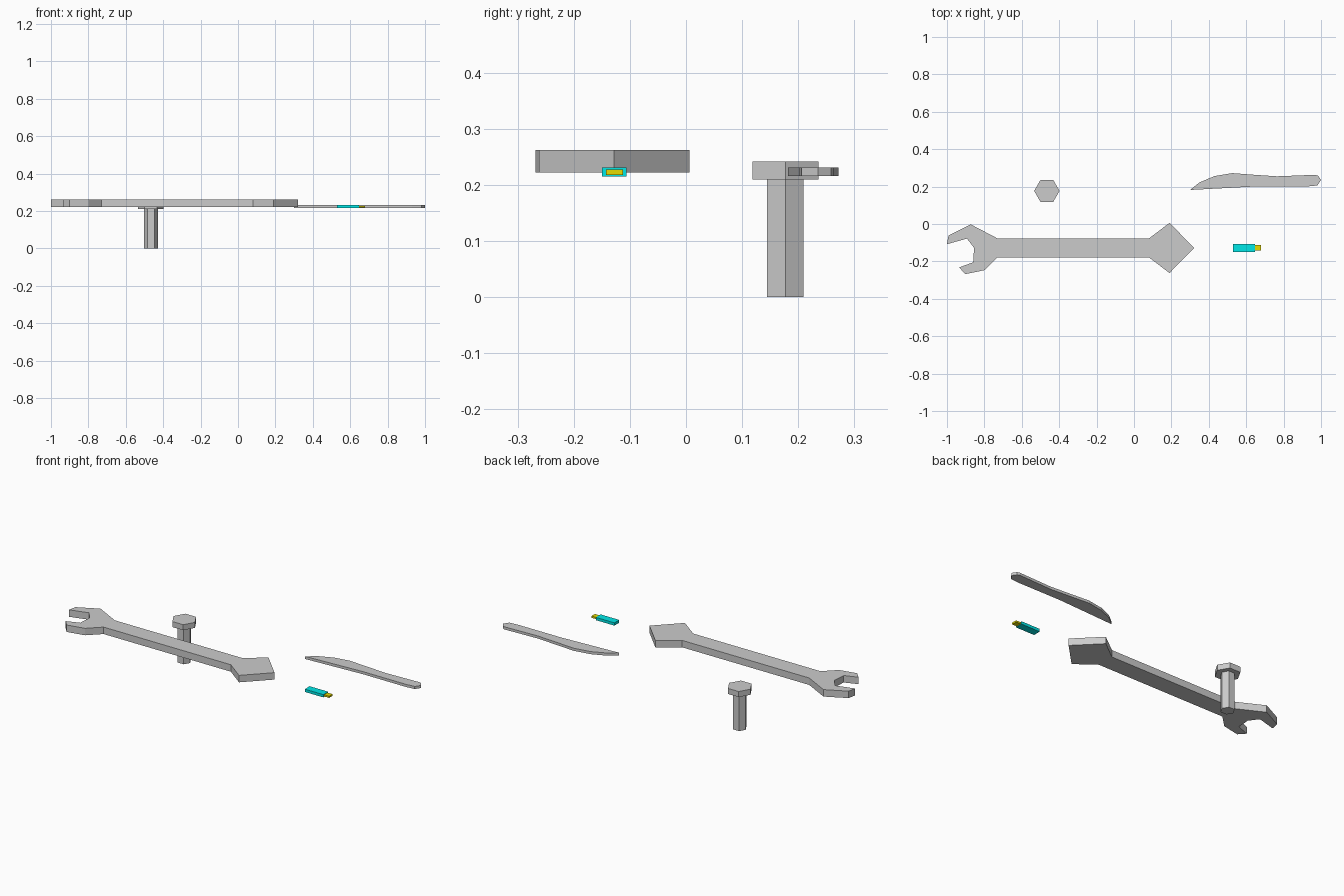
import bpy, bmesh
from math import cos, sin, tau

if "Cube" in bpy.data.objects:
    bpy.data.objects.remove(bpy.data.objects["Cube"])


def material(name, rgb):
    m = bpy.data.materials.new(name)
    m.diffuse_color = (*rgb, 1)
    m.use_nodes = True
    m.node_tree.nodes["Principled BSDF"].inputs["Base Color"].default_value = m.diffuse_color
    return m


def prism(bm, outline, z0, z1):
    """Extrude a flat outline from z0 up to z1."""
    base = bm.faces.new([bm.verts.new((x, y, z0)) for x, y in outline])
    top = bmesh.ops.extrude_face_region(bm, geom=[base], use_keep_orig=True)["geom"]
    verts = [v for v in top if isinstance(v, bmesh.types.BMVert)]
    bmesh.ops.translate(bm, verts=verts, vec=(0, 0, z1 - z0))


def make(name, layers, mat=None):
    """Object made of stacked (outline, z0, z1) prisms."""
    bm = bmesh.new()
    for layer in layers:
        prism(bm, *layer)
    bmesh.ops.recalc_face_normals(bm, faces=bm.faces)
    me = bpy.data.meshes.new(name)
    bm.to_mesh(me)
    bm.free()
    ob = bpy.data.objects.new(name, me)
    bpy.context.collection.objects.link(ob)
    if mat:
        me.materials.append(mat)
    return ob


def hexagon(cx, cy, r):
    return [(cx + r * cos(i * tau / 6), cy + r * sin(i * tau / 6)) for i in range(6)]


def rect(x0, x1, y0, y1):
    return [(x0, y0), (x1, y0), (x1, y1), (x0, y1)]


# Wrench: uneven open jaw, straight handle, diamond end
AXIS = -0.128
half = [(-0.73, 0.051), (0.08, 0.051), (0.19, 0.134)]
upper = [(x, AXIS + d) for x, d in half]
lower = [(x, AXIS - d) for x, d in reversed(half)]
jaw = [(-0.80, -0.247), (-0.902, -0.268), (-0.935, -0.232), (-0.86, -0.205),
       (-0.855, -0.128), (-0.893, -0.078), (-1.0, -0.108), (-0.992, -0.062),
       (-0.873, -0.002)]
make("wrench", [(upper + [(0.322, AXIS)] + lower + jaw, 0.222, 0.262)])

# Bolt: six-sided shank and head
BX, BY = -0.466, 0.177
make("bolt_shank", [(hexagon(BX, BY, 0.0375), 0, 0.21)])
make("bolt_head", [(hexagon(BX, BY, 0.068), 0.21, 0.242)])

# Knife: curved blade running into the handle
knife = [(0.30, 0.182), (0.35, 0.222), (0.43, 0.256), (0.525, 0.272),
         (0.63, 0.264), (0.765, 0.255), (0.97, 0.263), (0.985, 0.258),
         (1.0, 0.235), (0.98, 0.206), (0.93, 0.201), (0.655, 0.201)]
make("knife", [(knife, 0.216, 0.231)])

# Memory stick: body and smaller plug
make("stick_body", [(rect(0.53, 0.648, -0.15, -0.106), 0.215, 0.231)],
     material("teal", (0.0, 0.8, 0.8)))
make("stick_plug", [(rect(0.648, 0.68, -0.143, -0.112), 0.218, 0.228)],
     material("yellow", (0.8, 0.72, 0.0)))
